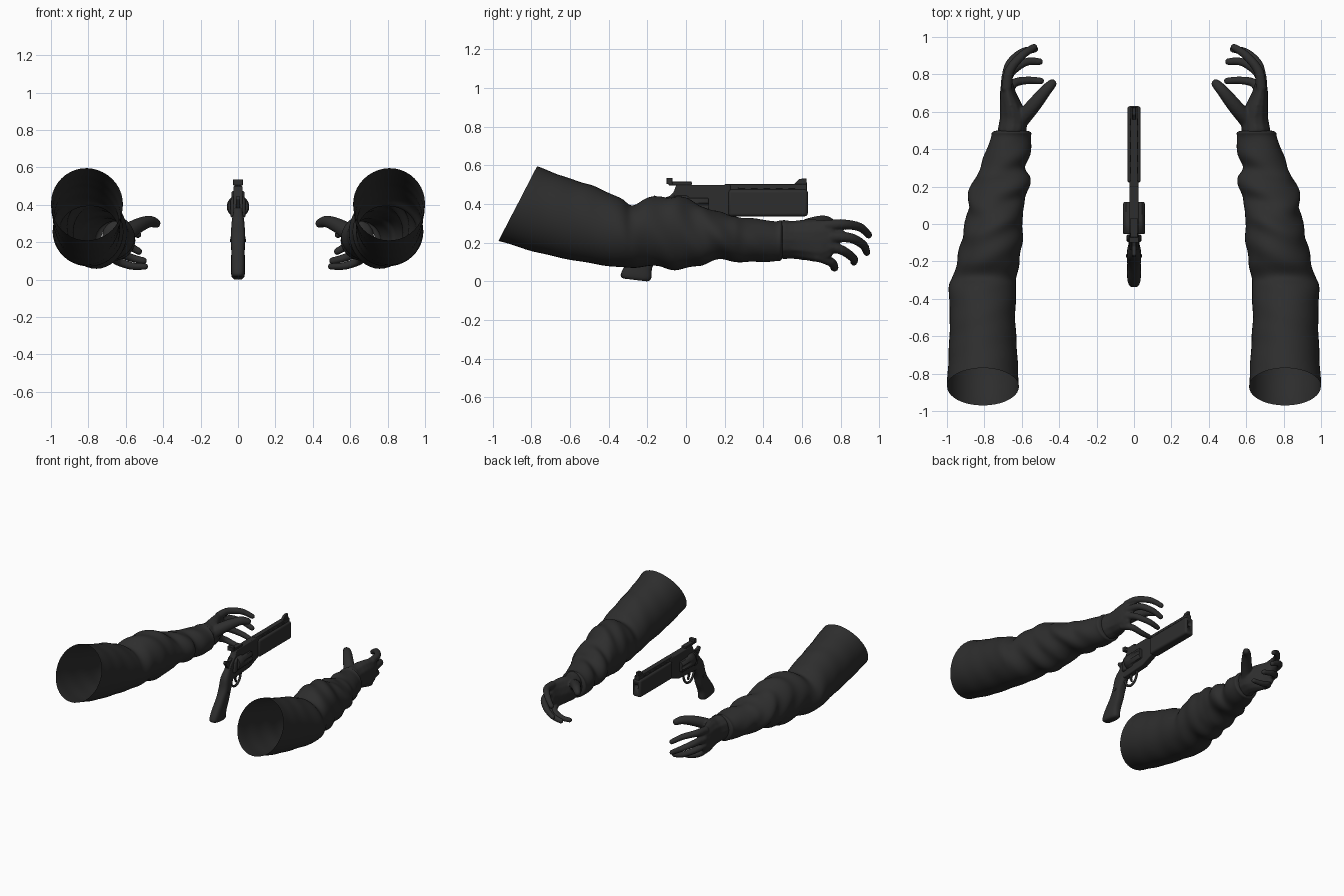
import bpy, bmesh, math
from mathutils import Matrix, Vector

cube = bpy.data.objects.get("Cube")
if cube:
    bpy.data.objects.remove(cube, do_unlink=True)

charcoal = bpy.data.materials.new("charcoal")
charcoal.use_nodes = True
tone = (0.027, 0.027, 0.027, 1)
charcoal.diffuse_color = tone
charcoal.node_tree.nodes["Principled BSDF"].inputs["Base Color"].default_value = tone


def finish(name, bm, angle=40, bevel=0):
    """Turn a bmesh into a shaded object."""
    bmesh.ops.recalc_face_normals(bm, faces=bm.faces)
    mesh = bpy.data.meshes.new(name)
    bm.to_mesh(mesh)
    bm.free()
    mesh.materials.append(charcoal)
    for face in mesh.polygons:
        face.use_smooth = True
    mesh.set_sharp_from_angle(angle=math.radians(angle))
    obj = bpy.data.objects.new(name, mesh)
    bpy.context.scene.collection.objects.link(obj)
    if bevel:
        mod = obj.modifiers.new("Bevel", "BEVEL")
        mod.width, mod.segments, mod.limit_method = bevel, 3, "ANGLE"
    return obj


def spline(rows, steps):
    """Smooth interpolation through rows of numbers."""
    out = []
    for i in range(len(rows) - 1):
        quad = [rows[max(0, min(len(rows) - 1, i + k))] for k in (-1, 0, 1, 2)]
        for s in range(steps):
            t = s / steps
            out.append([b + 0.5 * t * (c - a + t * (2*a - 5*b + 4*c - d + t * (3*b - a - 3*c + d)))
                        for a, b, c, d in zip(*quad)])
    return out + [list(rows[-1])]


def loft(bm, rings, caps=False):
    """Skin a list of equal point rings."""
    loops = [[bm.verts.new(p) for p in ring] for ring in rings]
    for lo, hi in zip(loops, loops[1:]):
        for i in range(len(lo)):
            j = (i + 1) % len(lo)
            bm.faces.new((lo[i], lo[j], hi[j], hi[i]))
    if caps:
        bm.faces.new(loops[0])
        bm.faces.new(loops[-1])


def slab(name, profile, half, bevel=0.004):
    """Extrude a side profile (y, z) evenly across x."""
    bm = bmesh.new()
    loft(bm, [[(x, y, z) for y, z in profile] for x in (-half, half)], True)
    return finish(name, bm, 35, bevel)


def box(name, half, y0, y1, z0, z1, bevel=0.004):
    return slab(name, [(y0, z0), (y1, z0), (y1, z1), (y0, z1)], half, bevel)


def circle(n):
    return [2 * math.pi * i / n for i in range(n)]


# Sleeve stations: y, inner x, outer x, top z, bottom z, tilt of the ring
SLEEVE = [
    (-.87, .615, 1, .595, .21, .1), (-.68, .625, .99, .535, .145, .07),
    (-.5, .635, .985, .49, .1, .03), (-.35, .63, .99, .43, .075, .01),
    (-.28, .63, .97, .395, .07, 0), (-.2, .61, .945, .43, .08, 0),
    (-.09, .6, .925, .44, .068, 0), (0, .59, .9, .425, .062, 0),
    (.07, .6, .89, .4, .085, 0), (.13, .58, .885, .365, .105, 0),
    (.19, .56, .875, .355, .11, 0), (.25, .56, .85, .34, .105, 0),
    (.3, .58, .82, .325, .1, 0), (.37, .555, .8, .325, .1, 0),
    (.46, .55, .765, .31, .105, 0), (.49, .55, .757, .315, .108, 0),
    (.5, .58, .73, .3, .13, 0)]

# Hand paths: x, y, z, width radius, height radius
HAND = {
    "palm": [(.652, .5, .217, .08, .103), (.645, .56, .215, .076, .1),
             (.655, .62, .215, .064, .108), (.673, .69, .21, .046, .112),
             (.678, .74, .215, .034, .098)],
    "thumb": [(.61, .55, .24, .05, .05), (.54, .63, .285, .042, .042),
              (.475, .71, .31, .033, .033), (.438, .75, .3, .026, .026)],
    "index": [(.68, .73, .29, .03, .03), (.665, .82, .295, .027, .027),
              (.6, .9, .28, .024, .024), (.535, .945, .24, .02, .02)],
    "middle": [(.685, .75, .23, .03, .03), (.665, .85, .225, .027, .027),
               (.6, .915, .19, .024, .024), (.53, .935, .15, .02, .02)],
    "ring": [(.685, .74, .18, .028, .028), (.66, .81, .16, .026, .026),
             (.58, .865, .12, .023, .023), (.505, .868, .1, .02, .02)],
    "little": [(.675, .68, .13, .028, .028), (.645, .75, .1, .025, .025),
               (.57, .768, .073, .022, .022), (.498, .765, .07, .019, .019)]}


def sleeve(side, sign):
    bm = bmesh.new()
    rings = []
    for y, xin, xout, top, low, tilt in spline(SLEEVE, 6):
        fold = .045 * math.exp(-((y - .08) / .27) ** 2) + .008
        ring = []
        for a in circle(40):
            # Diagonal cloth folds
            r = 1 + fold * math.sin(38 * y + 2.4 * math.cos(a - 1) + math.sin(2 * a))
            ring.append((sign * ((xin + xout) / 2 + r * (xout - xin) / 2 * math.cos(a)),
                         y + tilt * math.sin(a),
                         (top + low) / 2 + r * (top - low) / 2 * math.sin(a)))
        rings.append(ring)
    loft(bm, rings)
    finish(side + "_sleeve", bm, 80)


def hand(side, sign):
    bm = bmesh.new()
    for path in HAND.values():
        for x, y, z, rx, rz in spline(path, 8):
            place = Matrix.Translation((sign * x, y, z)) @ Matrix.Diagonal((rx, min(rx, .04), rz, 1))
            bmesh.ops.create_icosphere(bm, subdivisions=2, radius=1, matrix=place)
    obj = finish(side + "_hand", bm, 180)
    # Fuse palm and fingers into one skin
    mod = obj.modifiers.new("Fuse", "REMESH")
    mod.mode, mod.voxel_size, mod.use_smooth_shade = "VOXEL", .007, True
    mod = obj.modifiers.new("Soften", "SMOOTH")
    mod.factor, mod.iterations = .5, 5


for side, sign in (("left", 1), ("right", -1)):
    sleeve(side, sign)
    hand(side, sign)

# Barrel, rib and sights
barrel = box("barrel", .036, .22, .63, .337, .475, .014)
box("barrel_rib", .02, .2, .625, .46, .503)
for i in range(5):
    box("rib_vent_%d" % (i + 1), .0225, .27 + i * .065, .305 + i * .065, .479, .487, .002)
slab("front_sight", [(.555, .5), (.585, .53), (.622, .533), (.626, .5)], .01, .002)
box("rear_sight_base", .02, -.09, .03, .497, .516)
box("rear_sight_blade", .026, -.1, -.07, .503, .536, .003)

# Muzzle bore
bm = bmesh.new()
bmesh.ops.create_cone(bm, cap_ends=True, segments=24, radius1=.018, radius2=.018, depth=.2,
                      matrix=Matrix.Translation((0, .63, .42)) @ Matrix.Rotation(math.pi / 2, 4, "X"))
bore = finish("bore_cutter", bm)
bore.hide_render = True
bore.hide_set(True)
cut = barrel.modifiers.new("Bore", "BOOLEAN")
cut.object, cut.operation = bore, "DIFFERENCE"

# Frame, hammer and trigger
slab("frame", [(.23, .5), (-.05, .5), (-.065, .46), (-.12, .41), (-.15, .35), (-.11, .28),
               (.12, .295), (.23, .34)], .024, .006)
slab("recoil_shield", [(-.055, .45), (-.055, .33), (-.1, .33), (-.085, .42)], .04, .012)
slab("hammer", [(-.1, .38), (-.075, .445), (-.12, .43), (-.165, .445), (-.175, .43), (-.14, .38)], .012)
slab("trigger", [(-.045, .3), (-.045, .26), (-.03, .225), (-.022, .225), (-.028, .26), (-.015, .3)], .008, .003)

# Fluted cylinder
bm = bmesh.new()
rings = []
for y, radius, depth in ((-.053, .054, 0), (-.047, .06, 0), (.0, .06, 0), (.02, .06, .012),
                         (.11, .06, .014), (.117, .054, .01)):
    ring = []
    for a in circle(72):
        r = radius - depth * max(0, math.cos(6 * a)) ** .7
        ring.append((r * math.cos(a), y, .39 + r * math.sin(a)))
    rings.append(ring)
loft(bm, rings, True)
finish("cylinder", bm, 45)

# Trigger guard
curve = bpy.data.curves.new("trigger_guard", "CURVE")
curve.dimensions, curve.bevel_depth, curve.bevel_resolution = "3D", .009, 2
line = curve.splines.new("POLY")
line.points.add(20)
for i, point in enumerate(line.points):
    a = math.pi * i / 20
    point.co = (0, -.035 + .07 * math.cos(a), .295 - .095 * math.sin(a), 1)
curve.materials.append(charcoal)
bpy.context.scene.collection.objects.link(bpy.data.objects.new("trigger_guard", curve))

# Grip stations: back y, back z, front y, front z, half width
GRIP = [(-.14, .385, -.07, .3, .026), (-.19, .32, -.1, .26, .035), (-.21, .24, -.13, .2, .039),
        (-.25, .17, -.145, .14, .036), (-.31, .09, -.175, .07, .037), (-.338, .035, -.18, .015, .036),
        (-.325, .015, -.2, .0, .026)]
bm = bmesh.new()
rings = []
for yb, zb, yf, zf, half in spline(GRIP, 4):
    back, front = Vector((0, yb, zb)), Vector((0, yf, zf))
    ring = []
    for a in circle(24):
        c, s = [math.copysign(abs(v) ** .65, v) for v in (math.cos(a), math.sin(a))]
        ring.append((back + front) / 2 + (front - back) / 2 * c + Vector((half * s, 0, 0)))
    rings.append(ring)
loft(bm, rings, True)
finish("grip", bm, 50)
box("grip_screw", .042, -.18, -.16, .2, .22, .004)
